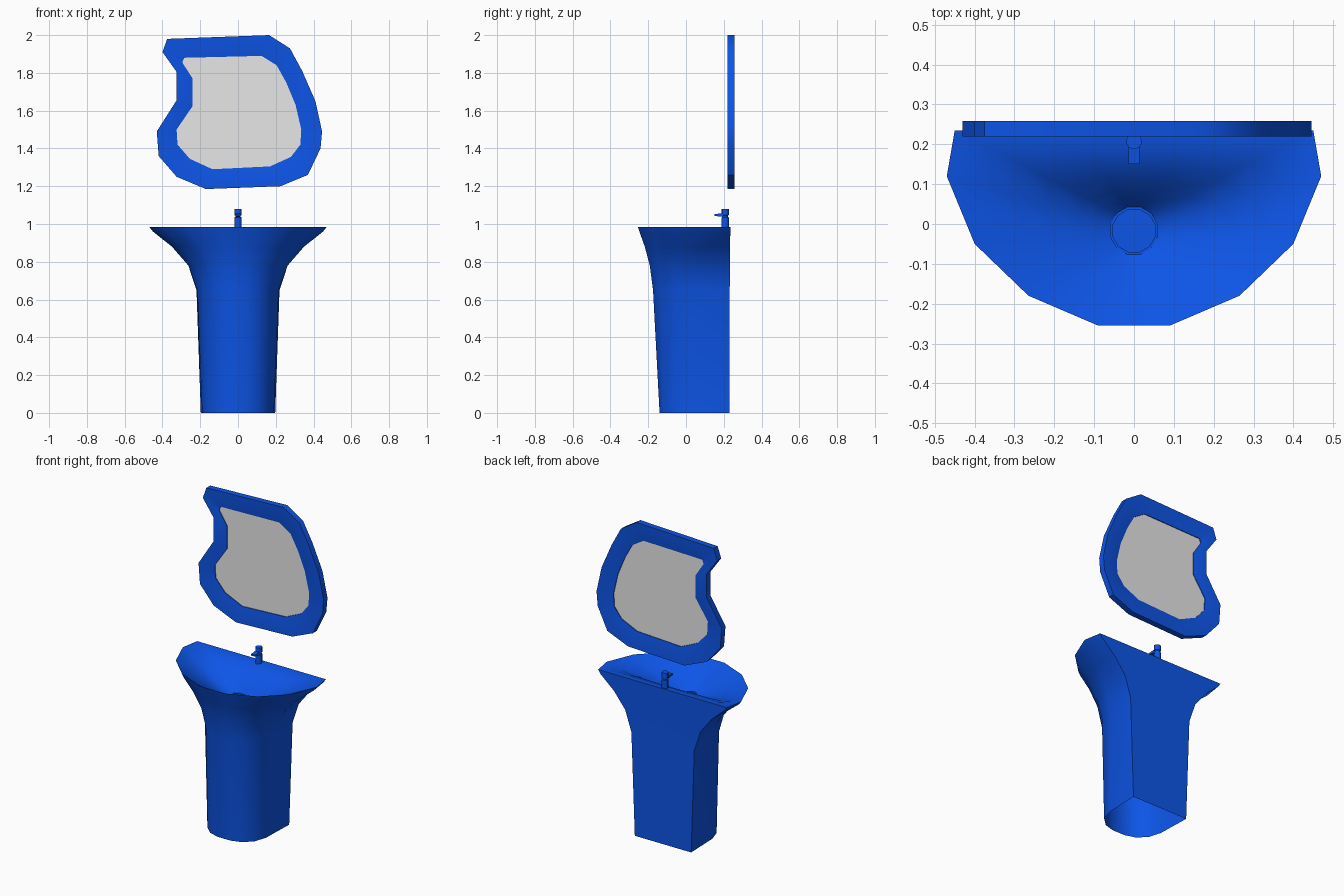
import bpy, bmesh, math
from mathutils import Vector

if "Cube" in bpy.data.objects:
    bpy.data.objects.remove(bpy.data.objects["Cube"])


def material(name, rgb):
    m = bpy.data.materials.new(name)
    m.diffuse_color = (*rgb, 1)
    m.use_nodes = True
    m.node_tree.nodes["Principled BSDF"].inputs["Base Color"].default_value = m.diffuse_color
    return m


BLUE = material("glossy blue", (0.004, 0.09, 0.8))
GREY = material("mirror grey", (0.8, 0.8, 0.8))


def loft(name, rings, mat, close=False, cap_start=False, cap_end=False, smooth=40):
    """Skin a list of equal-length rings with quads."""
    bm = bmesh.new()
    vs = [[bm.verts.new(p) for p in r] for r in rings]
    n = len(rings[0])
    pairs = list(zip(vs, vs[1:]))
    if close:
        pairs.append((vs[-1], vs[0]))
    for a, b in pairs:
        for i in range(n):
            j = (i + 1) % n
            bm.faces.new((a[i], a[j], b[j], b[i]))
    if cap_start:
        bm.faces.new(vs[0][::-1])
    if cap_end:
        bm.faces.new(vs[-1])
    bmesh.ops.recalc_face_normals(bm, faces=bm.faces)
    me = bpy.data.meshes.new(name)
    bm.to_mesh(me)
    bm.free()
    me.materials.append(mat)
    ob = bpy.data.objects.new(name, me)
    bpy.context.collection.objects.link(ob)
    bpy.ops.object.select_all(action='DESELECT')
    ob.select_set(True)
    bpy.context.view_layer.objects.active = ob
    if smooth:
        bpy.ops.object.shade_smooth_by_angle(angle=math.radians(smooth))
    return ob


def mirrored(half):
    return half + [(-x, y) for x, y in reversed(half)]


def circle(cx, cy, z, r, n=12):
    """Ring counted from the front, symmetric about x."""
    return [(cx + r * math.sin((i + .5) * 2 * math.pi / n),
             cy - r * math.cos((i + .5) * 2 * math.pi / n), z) for i in range(n)]


# Pedestal: flared shell, open underneath, running over the rim into the bowl
foot = mirrored([(.045, -.14), (.11, -.12), (.165, -.07), (.19, .01), (.197, .23), (.07, .23)])
rim = mirrored([(.09, -.255), (.265, -.18), (.40, -.05), (.47, .12), (.45, .235), (.15, .235)])
levels = [(0, 0, 0), (.65, .09, .30), (.78, .26, .45), (.88, .57, .68), (.96, .93, .93), (.985, 1, 1)]
rings = [[(f[0] + (r[0] - f[0]) * tx, f[1] + (r[1] - f[1]) * ty, z) for f, r in zip(foot, rim)]
         for z, tx, ty in levels]
DRAIN_Y, DRAIN_Z, TOP = -.017, .84, .985
hole = circle(0, DRAIN_Y, DRAIN_Z, .058)
for t in (.05, .2, .4, .6, .8, .92, 1):
    ring = []
    for i, ((rx, ry), h) in enumerate(zip(rim, hole)):
        # the back stays level as a tap deck, then drops steeply
        k = 2.2 if 4 <= i <= 7 else 1.0
        ring.append((rx + (h[0] - rx) * t, ry + (h[1] - ry) * t, TOP + (DRAIN_Z - TOP) * t ** k))
    rings.append(ring)
loft("basin_pedestal", rings, BLUE, smooth=45)

# Drain: raised collar with a sunken plug
loft("drain", [circle(0, DRAIN_Y, z, r) for z, r in
               ((DRAIN_Z - .03, .062), (DRAIN_Z + .006, .062), (DRAIN_Z + .006, .055), (DRAIN_Z - .015, .055))],
     BLUE, cap_end=True, smooth=30)

# Tap: body with a neck, and a tapered spout
loft("tap_body", [circle(0, .208, z, r) for z, r in
                  ((.975, .020), (1.035, .020), (1.037, .015), (1.045, .015), (1.047, .020), (1.08, .020))],
     BLUE, cap_start=True, cap_end=True, smooth=30)
loft("tap_spout", [[(-w, y, z0), (w, y, z0), (w, y, z1), (-w, y, z1)] for y, w, z0, z1 in
                   ((.15, .014, 1.043, 1.052), (.185, .014, 1.039, 1.056), (.208, .014, 1.036, 1.058))],
     BLUE, cap_start=True, cap_end=True, smooth=0)

# Mirror frame: irregular ring, faces leaning slightly in towards the glass
outer = [(-.375, 1.98), (.165, 2.0), (.275, 1.93), (.34, 1.81), (.41, 1.65), (.445, 1.49), (.437, 1.40),
         (.37, 1.26), (.225, 1.20), (-.17, 1.185), (-.325, 1.25), (-.42, 1.36), (-.43, 1.49),
         (-.325, 1.655), (-.325, 1.805), (-.40, 1.91)]
inner = [(-.285, 1.88), (.125, 1.89), (.205, 1.84), (.255, 1.75), (.305, 1.63), (.335, 1.50), (.33, 1.42),
         (.28, 1.355), (.17, 1.305), (-.135, 1.29), (-.255, 1.345), (-.32, 1.42), (-.325, 1.50),
         (-.24, 1.625), (-.24, 1.77), (-.295, 1.855)]


def frame_ring(t, y):
    return [(a[0] + (b[0] - a[0]) * t, y, a[1] + (b[1] - a[1]) * t) for a, b in zip(outer, inner)]


loft("mirror_frame", [frame_ring(t, y) for t, y in
                      ((0, .258), (0, .22), (.5, .223), (1, .232), (1, .246), (.5, .255))],
     BLUE, close=True, smooth=40)

# Mirror glass: thin sheet filling the frame
loft("mirror_glass", [frame_ring(.98, .237), frame_ring(.98, .241)], GREY,
     cap_start=True, cap_end=True, smooth=0)
